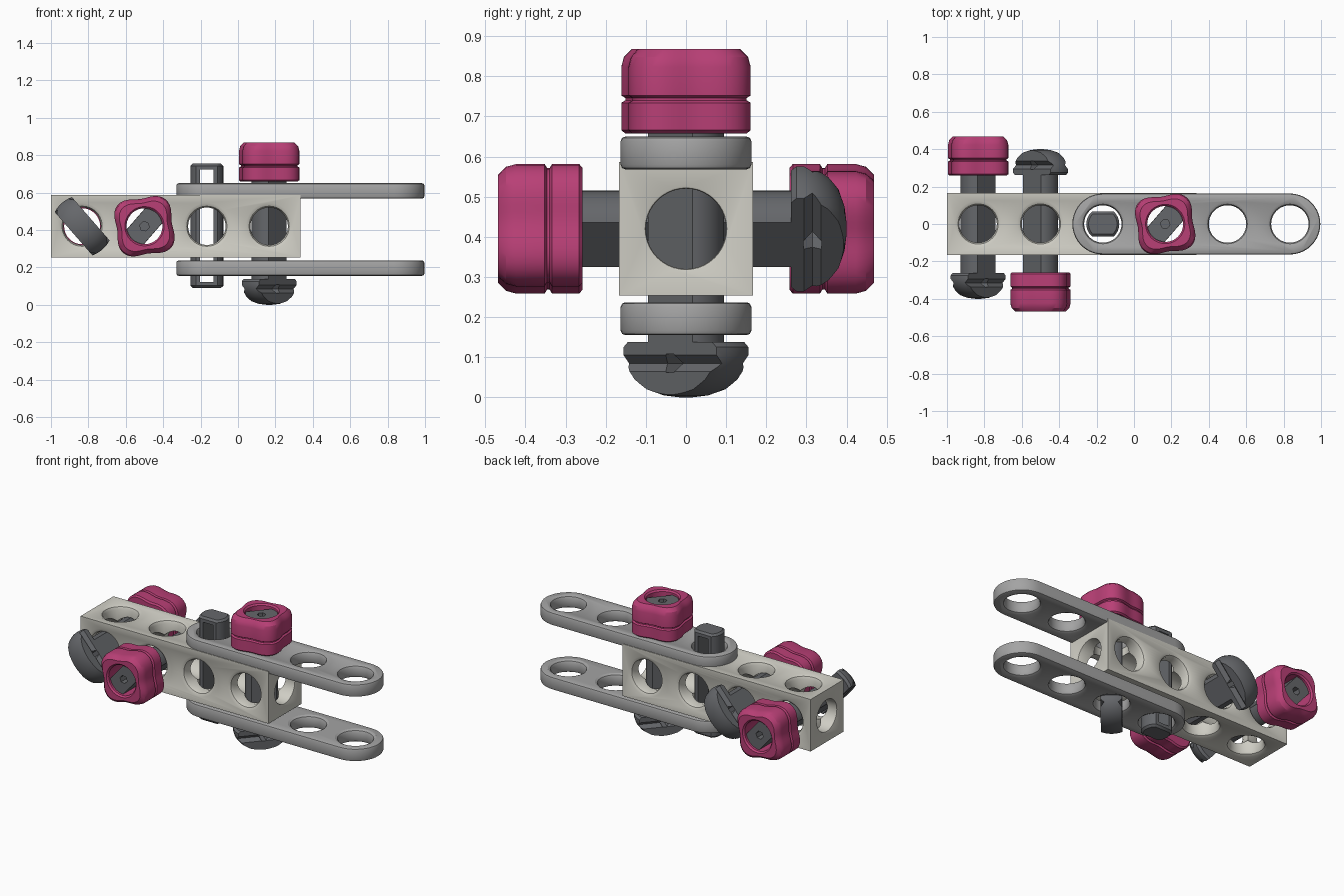
import bpy, bmesh
from math import sin, cos, pi, radians
from mathutils import Matrix

if "Cube" in bpy.data.objects:
    bpy.data.objects.remove(bpy.data.objects["Cube"])

HOLES = [-0.8333, -0.5, -0.1667, 0.1667]
ZC = 0.42


def material(name, rgb):
    m = bpy.data.materials.new(name)
    m.diffuse_color = (*rgb, 1)
    m.use_nodes = True
    m.node_tree.nodes["Principled BSDF"].inputs["Base Color"].default_value = m.diffuse_color
    return m


IVORY = material("ivory", (0.62, 0.61, 0.55))
GREY = material("mid_grey", (0.37, 0.37, 0.37))
DARK = material("dark_grey", (0.13, 0.135, 0.145))
PINK = material("magenta", (0.48, 0.05, 0.18))


def finish(bm, name, mat=None):
    bmesh.ops.remove_doubles(bm, verts=bm.verts, dist=1e-6)
    bmesh.ops.recalc_face_normals(bm, faces=bm.faces)
    me = bpy.data.meshes.new(name)
    bm.to_mesh(me)
    bm.free()
    ob = bpy.data.objects.new(name, me)
    bpy.context.collection.objects.link(ob)
    if mat:
        me.materials.append(mat)
    return ob


def activate(ob):
    bpy.ops.object.select_all(action='DESELECT')
    ob.select_set(True)
    bpy.context.view_layer.objects.active = ob


def smooth(ob):
    activate(ob)
    bpy.ops.object.shade_smooth_by_angle(angle=radians(32))


def boolean(ob, tools, op='DIFFERENCE'):
    activate(ob)
    for t in tools:
        mod = ob.modifiers.new("bool", 'BOOLEAN')
        mod.operation, mod.object, mod.solver = op, t, 'EXACT'
        bpy.ops.object.modifier_apply(modifier=mod.name)
        bpy.data.objects.remove(t)


def lathe(name, profile, n=40, closed=False, mat=None, lobes=0, phase=0.0):
    """Spin (radius, z, lobe height) points round z."""
    bm = bmesh.new()
    rings = []
    for r, z, a in profile:
        ring = []
        for i in range(n):
            t = 2 * pi * i / n
            rr = r + a * cos(lobes * (t - phase))
            ring.append(bm.verts.new((rr * cos(t), rr * sin(t), z)))
        rings.append(ring)
    pairs = list(zip(rings, rings[1:] + rings[:1])) if closed else list(zip(rings, rings[1:]))
    for p, q in pairs:
        for i in range(n):
            j = (i + 1) % n
            bm.faces.new((p[i], p[j], q[j], q[i]))
    if not closed:
        bm.faces.new(rings[0])
        bm.faces.new(rings[-1])
    return finish(bm, name, mat)


def prism(name, pts, z0, z1, mat=None):
    bm = bmesh.new()
    f = bm.faces.new([bm.verts.new((x, y, z0)) for x, y in pts])
    top = bmesh.ops.extrude_face_region(bm, geom=[f])["geom"]
    bmesh.ops.translate(bm, vec=(0, 0, z1 - z0),
                        verts=[v for v in top if isinstance(v, bmesh.types.BMVert)])
    return finish(bm, name, mat)


def box(name, size, loc, mat=None, roll=0):
    bm = bmesh.new()
    bmesh.ops.create_cube(bm, size=1, matrix=Matrix.Translation(loc)
                          @ Matrix.Rotation(roll, 4, 'X') @ Matrix.Diagonal((*size, 1)))
    return finish(bm, name, mat)


def hole_cutter(half, loc, rot=(0, 0, 0), lip=0.025):
    """Cylinder with a flared mouth at both ends."""
    side = [(0.1, half - lip, 0), (0.1 + lip * .3, half - lip * .35, 0),
            (0.1 + lip, half, 0), (0.1 + lip, half + .05, 0)]
    ob = lathe("cutter", [(r, -z, a) for r, z, a in side[::-1]] + side)
    ob.location, ob.rotation_euler = loc, rot
    ob.hide_render = True
    return ob


def hexagon(r):
    return [(r * cos(k * pi / 3), r * sin(k * pi / 3)) for k in range(6)]


def flat_circle(r, h, n=14):
    """Circle of radius r clipped by flats at y = +-h."""
    from math import asin
    a = asin(h / r)
    arc = [-a + 2 * a * i / n for i in range(n + 1)]
    return [(r * cos(t), r * sin(t)) for t in arc] + [(-r * cos(t), -r * sin(t)) for t in arc]


# Square beam with holes along all three axes
beam = box("square_beam", (1.3333, 0.333, 0.333), (-0.3333, 0, ZC), IVORY)
cuts = [hole_cutter(0.6667, (-0.3333, 0, ZC), (0, pi / 2, 0), 0.006)]
for x in HOLES:
    cuts.append(hole_cutter(0.1665, (x, 0, ZC)))
    cuts.append(hole_cutter(0.1665, (x, 0, ZC), (pi / 2, 0, 0)))
boolean(beam, cuts)
smooth(beam)

# Two flat links with rounded ends
for name, z0 in (("upper_link", 0.568), ("lower_link", 0.155)):
    R, outline = 0.163, []
    for cx, start in ((0.8333, -pi / 2), (-0.1667, pi / 2)):
        outline += [(cx + R * cos(start + pi * i / 20), R * sin(start + pi * i / 20))
                    for i in range(21)]
    link = prism(name, outline, z0, z0 + 0.082, GREY)
    activate(link)
    bev = link.modifiers.new("bevel", 'BEVEL')
    bev.width, bev.segments, bev.angle_limit = 0.012, 2, radians(40)
    bpy.ops.object.modifier_apply(modifier=bev.name)
    boolean(link, [hole_cutter(0.041, (x + 0.6667, 0, z0 + 0.041), lip=0.02)
                   for x in (HOLES[1] - 0.3333, HOLES[1], HOLES[2], HOLES[3])])
    smooth(link)

# Slotted pin through both links
pin = prism("slotted_pin", flat_circle(0.088, 0.066), 0.09, 0.755, DARK)
activate(pin)
bev = pin.modifiers.new("bevel", 'BEVEL')
bev.width, bev.segments, bev.angle_limit = 0.012, 1, radians(60)
bpy.ops.object.modifier_apply(modifier=bev.name)
boolean(pin, [box("cutter", (0.074, 0.3, 0.6), (0, 0, 0.4225))])
pin.location.x = HOLES[2]
smooth(pin)


# Bolt: flat-sided shaft, half-disc thumb head, lobed knob nut
def bolt(prefix, loc, rot_x):
    world = Matrix.Translation(loc) @ Matrix.Rotation(rot_x, 4, 'X')
    turn = Matrix.Rotation(radians(49), 4, 'Z')

    shaft = prism(prefix + "_shaft", flat_circle(0.095, 0.06), -0.28, 0.445, DARK)
    boolean(shaft, [prism("cutter", hexagon(0.026), 0.38, 0.5)])

    dome = [(0.152, -0.262, 0), (0.165, -0.275, 0), (0.165, -0.295, 0), (0.155, -0.325, 0),
            (0.132, -0.355, 0), (0.098, -0.38, 0), (0.055, -0.395, 0), (0.015, -0.4, 0)]
    head = lathe(prefix + "_head", dome, 48, mat=DARK)
    boolean(head, [box("cutter", (0.5, 0.122, 0.5), (0, 0, -0.33))], 'INTERSECT')
    eye = prism("cutter", hexagon(0.026), -0.1, 0.1)
    eye.data.transform(Matrix.Translation((0, 0, -0.315)) @ Matrix.Rotation(pi / 2, 4, 'X'))
    boolean(head, [box("cutter", (0.5, 0.034, 0.034), (0, s * 0.064, -0.315), roll=pi / 4)
                   for s in (-1, 1)] + [eye])

    a, z = 0.018, 0.258
    section = [(0.155, z, a), (0.165, z + .008, a), (0.165, z + .076, a), (0.154, z + .082, a),
               (0.154, z + .088, a), (0.165, z + .094, a), (0.165, z + .165, a),
               (0.158, z + .19, a), (0.138, z + .21, a * .8),
               (0.105, z + .21, 0), (0.096, z + .2, 0), (0.096, z, 0)]
    knob = lathe(prefix + "_knob", section, 64, True, PINK, 4, radians(53))

    for ob, m in ((shaft, world @ turn), (head, world @ turn), (knob, world)):
        ob.matrix_world = m
        smooth(ob)


bolt("left_bolt", (HOLES[0], 0, ZC), -pi / 2)
bolt("middle_bolt", (HOLES[1], 0, ZC), pi / 2)
bolt("upright_bolt", (HOLES[3], 0, ZC - 0.02), 0)
